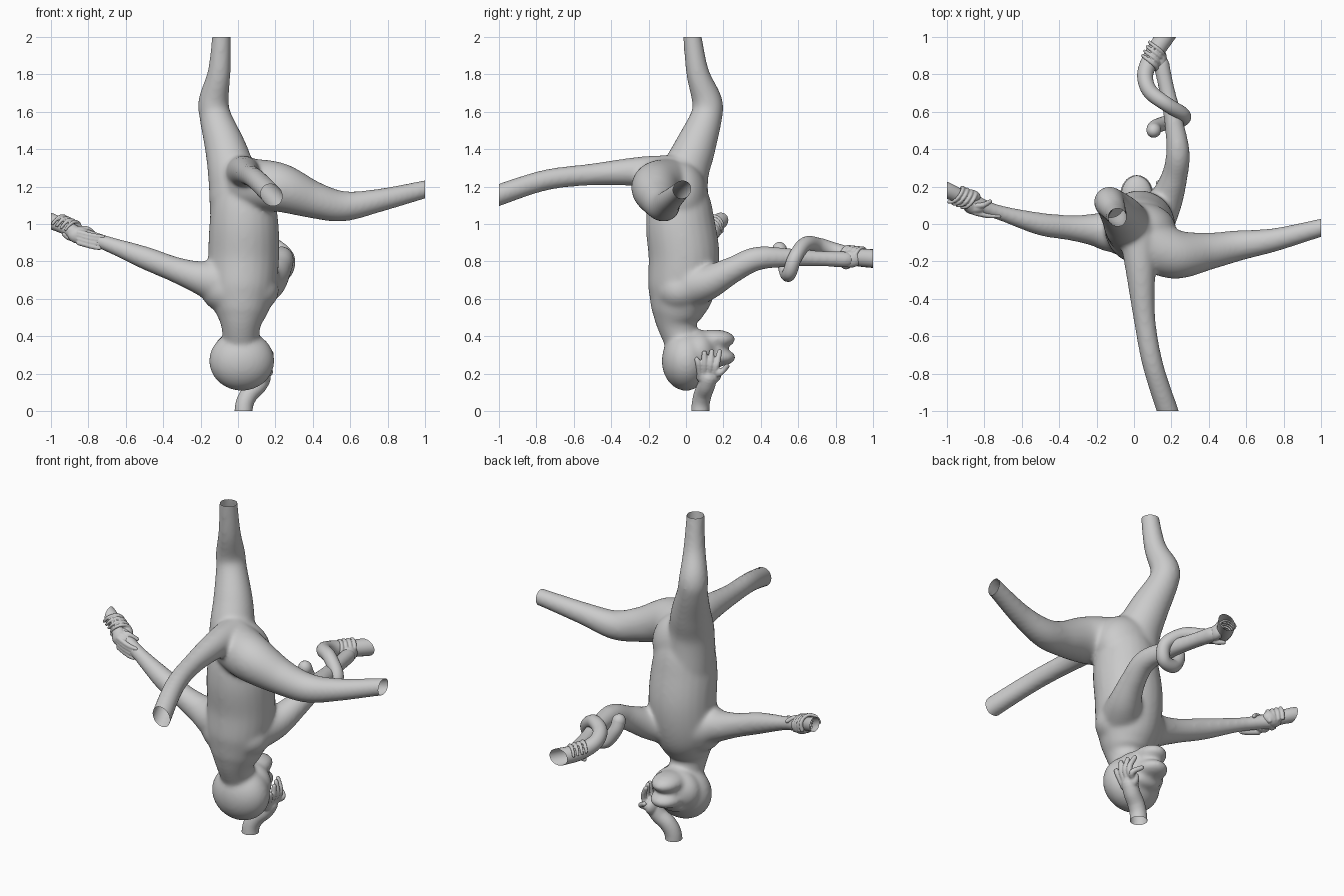
import bpy, bmesh
from math import sin, cos, pi, radians
from mathutils import Vector, Matrix


def spline(pts, n):
    """Catmull-Rom interpolation of (x, y, z, radius) points."""
    p = [Vector(q) for q in pts]
    p = [p[0]] + p + [p[-1]]
    out = []
    for i in range(1, len(p) - 2):
        a, b, c, d = p[i - 1:i + 3]
        for k in range(n):
            t = k / n
            out.append(0.5 * (2 * b + (c - a) * t + (2 * a - 5 * b + 4 * c - d) * t ** 2
                              + (3 * b - a - 3 * c + d) * t ** 3))
    return out + [p[-1]]


def tube(bm, pts, sides=24, n=8):
    """Round tapered limb with domed ends."""
    s = spline(pts, n)
    c = [v.to_3d() for v in s]
    r = [v[3] for v in s]
    for end in (0, -1):                       # domes
        d = (c[0] - c[1] if end == 0 else c[-1] - c[-2]).normalized()
        base, rad = c[end], r[end]
        for a in (25, 50, 70, 84):
            q, w = base + d * rad * sin(radians(a)), rad * cos(radians(a))
            if end == 0:
                c.insert(0, q)
                r.insert(0, w)
            else:
                c.append(q)
                r.append(w)
    rings, side, last = [], None, len(c) - 1
    for i in range(len(c)):
        t = (c[min(i + 1, last)] - c[max(i - 1, 0)]).normalized()
        side = t.orthogonal() if side is None else side - t * side.dot(t)
        side.normalize()
        up = t.cross(side)
        rings.append([bm.verts.new(c[i] + r[i] * (cos(2 * pi * k / sides) * side
                      + sin(2 * pi * k / sides) * up)) for k in range(sides)])
    for a, b in zip(rings, rings[1:]):
        for k in range(sides):
            m = (k + 1) % sides
            bm.faces.new((a[k], a[m], b[m], b[k]))
    bm.faces.new(rings[0][::-1])
    bm.faces.new(rings[-1])


def ball(bm, c, r):
    m = Matrix.Translation(c) @ Matrix.Diagonal((*r, 1))
    bmesh.ops.create_uvsphere(bm, u_segments=32, v_segments=20, radius=1, matrix=m)


def grip(bm, centre, axis, rad, a0, a1, slant, count=4, step=0.027, thick=0.0125):
    """Fingers curled slantwise round a limb."""
    a = Vector(axis).normalized()
    u = Vector((0, 0, 1))
    u = (u - a * u.dot(a)).normalized()
    v = a.cross(u)
    for i in range(count):
        o = Vector(centre) + a * step * (i - (count - 1) / 2)
        pts = []
        for k in range(6):
            t = radians(a0 + (a1 - a0) * k / 5)
            q = o + rad * (cos(t) * u + sin(t) * v) + a * slant * (k / 5 - .5)
            pts.append((*q, thick - 0.0008 * k))
        tube(bm, pts, 10, 3)


def finish(name, bm, voxel=0, smooth=0):
    """Optional skin blending, then trim at the unit-cell walls."""
    bmesh.ops.recalc_face_normals(bm, faces=bm.faces)
    me = bpy.data.meshes.new(name)
    bm.to_mesh(me)
    bm.free()
    ob = bpy.data.objects.new(name, me)
    bpy.context.collection.objects.link(ob)
    if voxel:
        m = ob.modifiers.new("skin", 'REMESH')
        m.mode, m.voxel_size = 'VOXEL', voxel
        m = ob.modifiers.new("soften", 'SMOOTH')
        m.factor, m.iterations = 0.5, smooth
    deps = bpy.context.evaluated_depsgraph_get()
    me = bpy.data.meshes.new_from_object(ob.evaluated_get(deps))
    ob.modifiers.clear()
    ob.data = me
    bm = bmesh.new()
    bm.from_mesh(me)
    for co, no in (((1, 0, 0), (1, 0, 0)), ((-1, 0, 0), (-1, 0, 0)),
                   ((0, 1, 0), (0, 1, 0)), ((0, -1, 0), (0, -1, 0)),
                   ((0, 0, 2), (0, 0, 1)), ((0, 0, 0), (0, 0, -1))):
        bmesh.ops.bisect_plane(bm, geom=bm.verts[:] + bm.edges[:] + bm.faces[:],
                               plane_co=co, plane_no=no, clear_outer=True)
    for f in bm.faces:
        f.smooth = True
    bm.to_mesh(me)
    bm.free()


# Body: torso, neck, limbs and tail blended into one skin
b = bmesh.new()
tube(b, [(.02, -.03, 1.27, .1), (.028, -.035, 1.15, .16), (.032, -.03, 1.0, .185),
         (.03, -.01, .82, .19), (.022, -.025, .65, .18), (.018, -.045, .53, .142),
         (.015, -.045, .45, .105), (.015, 0, .32, .09)])
ball(b, (.035, -.03, 1.15), (.19, .145, .19))      # hips
ball(b, (.01, -.035, .645), (.21, .15, .14))       # shoulders
# raised leg
tube(b, [(-.085, .025, 2.08, .047), (-.1, .06, 1.82, .061), (-.13, .112, 1.66, .081),
         (-.12, .108, 1.57, .086), (-.065, .045, 1.4, .112), (-.03, -.01, 1.25, .13),
         (-.005, -.02, 1.05, .145)])
# sideways leg
tube(b, [(.07, -.1, 1.21, .14), (.22, -.162, 1.195, .132), (.4, -.145, 1.13, .1),
         (.56, -.115, 1.095, .082), (.75, -.085, 1.125, .063), (1, -.02, 1.185, .049),
         (1.08, 0, 1.2, .049)])
# tail
tube(b, [(.025, -.08, 1.27, .1), (.035, -.25, 1.28, .08), (.055, -.5, 1.265, .059),
         (.1, -.75, 1.235, .056), (.18, -1, 1.155, .058), (.205, -1.08, 1.12, .058)])
# left arm
tube(b, [(-.04, -.02, .68, .15), (-.14, -.035, .7, .115), (-.22, -.03, .718, .086),
         (-.34, -.02, .758, .068), (-.5, 0, .82, .061), (-.7, .055, .895, .042),
         (-.8, .09, .93, .041), (-.88, .13, .955, .046)])
# rear arm
tube(b, [(.08, .0, .67, .14), (.165, .12, .69, .095), (.215, .25, .755, .071),
         (.235, .38, .815, .064), (.212, .55, .82, .051), (.175, .72, .815, .043),
         (.145, .86, .81, .045)])
# head, brow and muzzle
ball(b, (.02, 0, .268), (.175, .13, .16))
ball(b, (.015, .07, .31), (.15, .1, .125))
ball(b, (.015, .12, .235), (.095, .05, .042))
ball(b, (.015, .15, .383), (.088, .114, .053))
ball(b, (.015, .155, .287), (.093, .112, .05))
ball(b, (.015, .13, .33), (.085, .09, .05))
finish("body", b, 0.01, 22)

# Hand holding the head
b = bmesh.new()
tube(b, [(.03, .075, -.06, .05), (.033, .078, .03, .048), (.06, .09, .09, .048),
         (.105, .108, .135, .047), (.13, .12, .175, .046)])
ball(b, (.132, .12, .195), (.038, .07, .055))
for y0, y1, z1 in ((.075, .058, .275), (.1, .098, .31), (.125, .138, .318),
                   (.15, .18, .318), (.16, .22, .24)):
    tube(b, [(.145, y0, .19, .017), (.172, (y0 + y1) / 2, .25 if z1 > .25 else .21, .017),
             (.177 - .4 * max(0, y1 - .1), y1, z1, .014)], 10, 5)
finish("head_hand", b, 0.006, 2)

# Tail tip coiled round the rear arm
b = bmesh.new()
tube(b, [(.205, 1.06, .81, .052), (.165, 1.0, .815, .05), (.1, .9, .825, .047),
         (.06, .8, .855, .043), (.085, .71, .885, .041), (.175, .64, .893, .039),
         (.262, .585, .825, .038), (.25, .555, .742, .038), (.17, .54, .735, .038),
         (.115, .52, .81, .038), (.105, .5, .865, .039)], 20)
finish("coiled_tail", b)

# Hand gripping the coiled tail
b = bmesh.new()
grip(b, (.1, .9, .825), (.45, .88, -.1), .051, 100, -75, .03)
tube(b, [(.14, .82, .81, .02), (.12, .85, .775, .017), (.08, .87, .775, .013)], 10, 5)
ball(b, (.142, .88, .812), (.034, .06, .045))
finish("rear_hand", b, 0.005, 1)

# Left wrists clasping each other
b = bmesh.new()
tube(b, [(-1.07, .205, 1.04, .042), (-1, .18, 1.015, .043), (-.93, .145, .985, .039),
         (-.86, .09, .945, .04)])
ball(b, (-.85, .085, .94), (.06, .035, .045))
for z0, z1, x1 in ((.965, .932, -.72), (.95, .91, -.68), (.93, .89, -.7), (.91, .87, -.74)):
    tube(b, [(-.85, .06, z0 - .01, .015), (-.78, .045, (z0 + z1) / 2 - .01, .014),
             (x1, .042, z1, .01)], 10, 5)
tube(b, [(-.86, .1, .97, .018), (-.81, .1, .975, .015), (-.77, .12, .95, .012)], 10, 5)
finish("clasping_hand", b, 0.005, 1)

b = bmesh.new()
ball(b, (-.88, .145, .96), (.06, .04, .045))
grip(b, (-.915, .14, .98), (-.85, .35, .38), .05, 120, -95, .05)
tube(b, [(-.86, .13, .93, .018), (-.9, .115, .925, .015), (-.93, .105, .945, .012)], 10, 5)
finish("left_hand", b, 0.005, 1)
